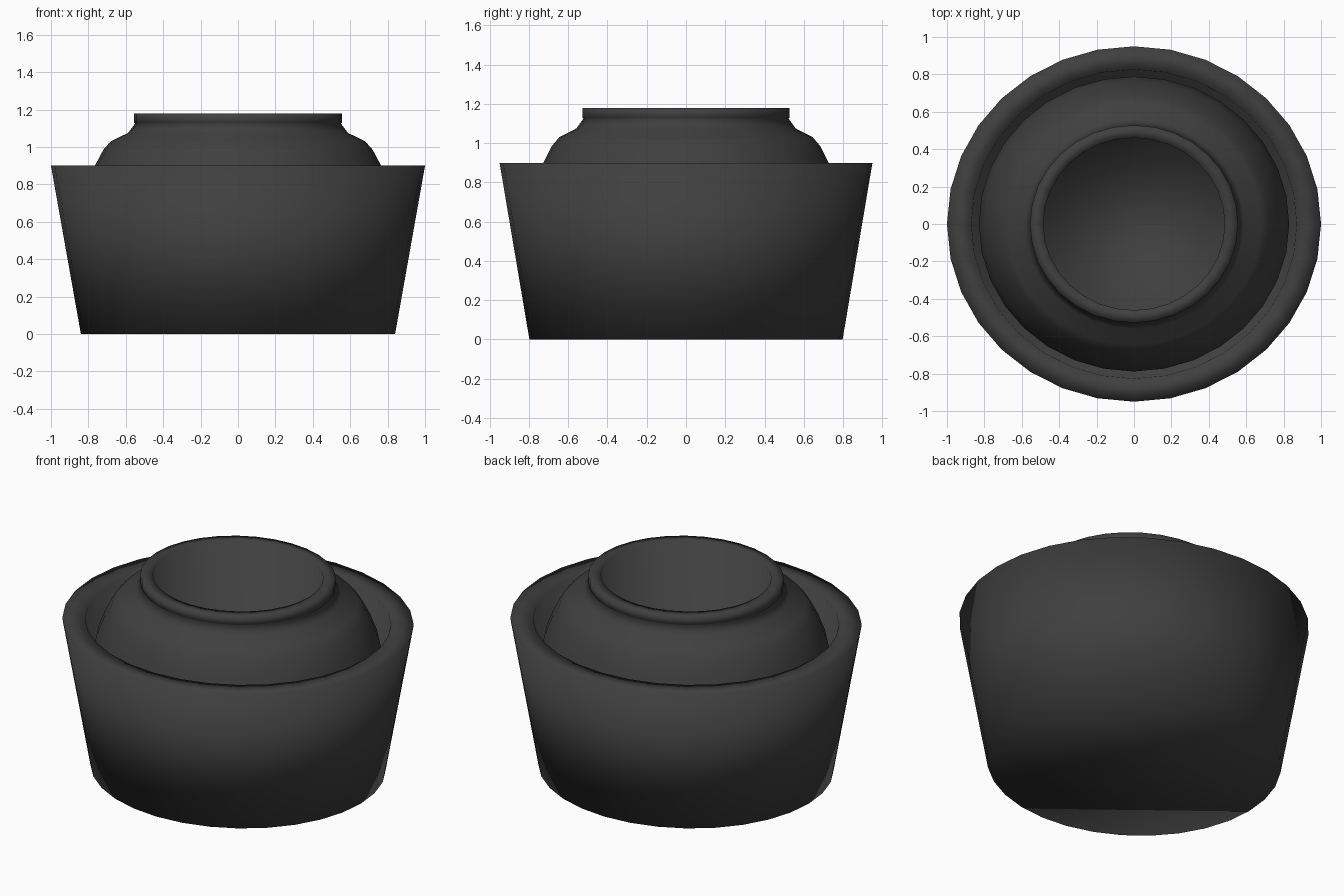
import bpy
import bmesh
from math import cos, sin, pi

cube = bpy.data.objects.get("Cube")
if cube:
    bpy.data.objects.remove(cube, do_unlink=True)

DEPTH_RATIO = 0.95  # the rings are slightly oval
SIDES = 32

charcoal = bpy.data.materials.new("charcoal")
charcoal.use_nodes = True
color = (0.05, 0.05, 0.05, 1)
charcoal.diffuse_color = color
charcoal.node_tree.nodes["Principled BSDF"].inputs["Base Color"].default_value = color


def lathe(name, profile):
    """Turn a (radius, height) profile into a closed, smooth oval body."""
    bm = bmesh.new()
    rings = []
    for r, z in profile:
        angles = [2 * pi * i / SIDES for i in range(SIDES)]
        rings.append([bm.verts.new((r * cos(a), r * DEPTH_RATIO * sin(a), z)) for a in angles])
    for low, high in zip(rings, rings[1:]):
        for i in range(SIDES):
            j = (i + 1) % SIDES
            bm.faces.new((low[i], low[j], high[j], high[i]))
    # caps for the underside and the inner floor
    bm.faces.new(rings[0][::-1])
    bm.faces.new(rings[-1])
    for face in bm.faces:
        face.smooth = True
    mesh = bpy.data.meshes.new(name)
    bm.to_mesh(mesh)
    bm.free()
    mesh.materials.append(charcoal)
    obj = bpy.data.objects.new(name, mesh)
    bpy.context.collection.objects.link(obj)
    return obj


# tapered outer bowl: underside, wall, flat rim, inner wall and floor
lathe("outer_bowl", [(0.84, 0), (1, 0.9), (0.87, 0.9), (0.78, 0.12)])

# inner pot: rounded shoulder, neck, lip and deep opening
lathe("inner_pot", [
    (0.70, 0.13), (0.80, 0.5), (0.83, 0.68), (0.805, 0.8), (0.765, 0.9),
    (0.72, 0.985), (0.68, 1.03), (0.588, 1.075), (0.55, 1.125),
    (0.556, 1.13), (0.556, 1.18), (0.485, 1.18), (0.485, 0.3),
])
